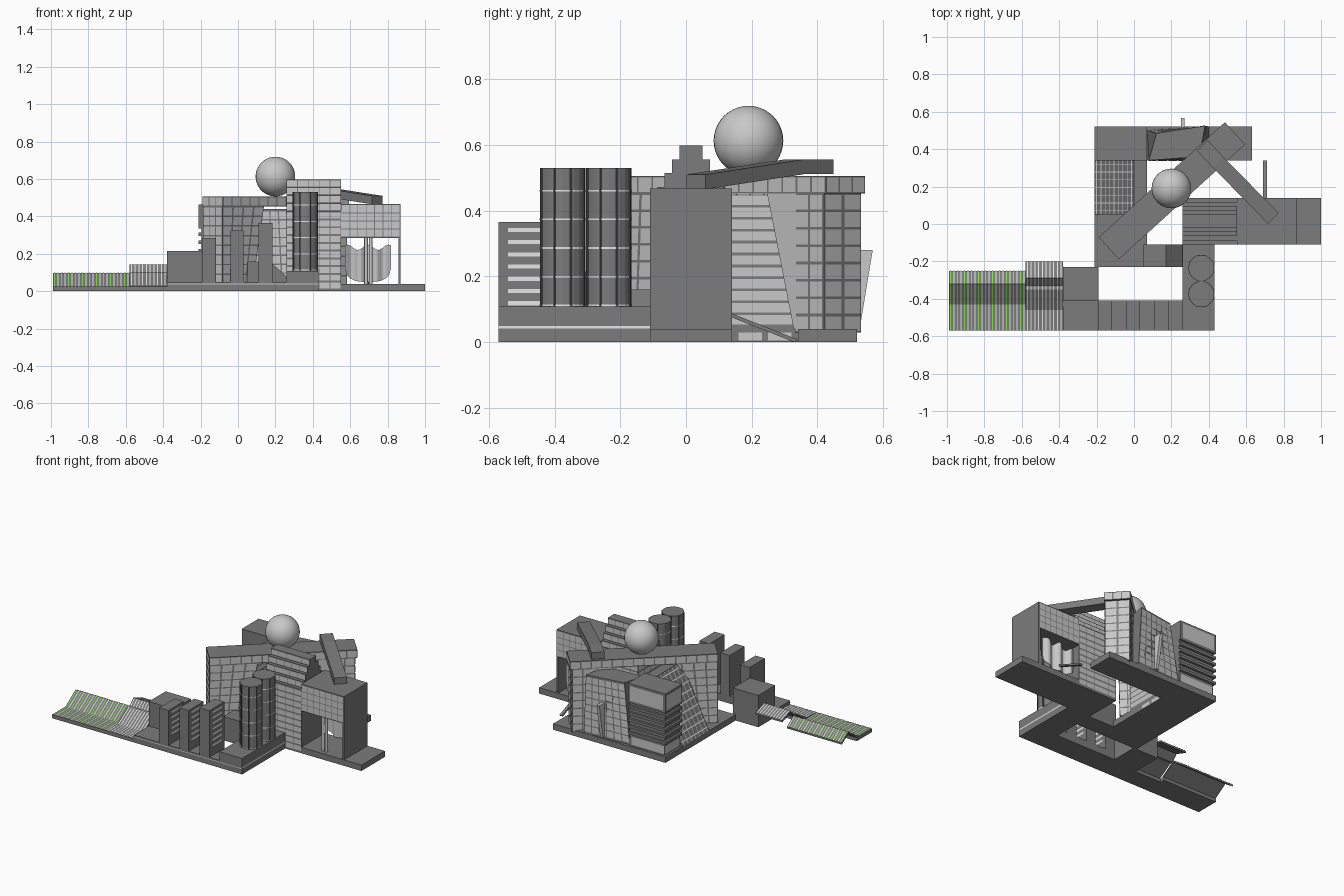
import bpy, bmesh, math
from mathutils import Vector as V

if "Cube" in bpy.data.objects:
    bpy.data.objects.remove(bpy.data.objects["Cube"])


def material(name, rgb):
    m = bpy.data.materials.new(name)
    m.diffuse_color = (*rgb, 1)
    m.use_nodes = True
    m.node_tree.nodes["Principled BSDF"].inputs["Base Color"].default_value = m.diffuse_color
    return m


DARK = material("dark grey", (0.2, 0.2, 0.2))
LIGHT = material("light grey", (0.58, 0.58, 0.58))
WHITE = material("white", (0.82, 0.82, 0.82))
GREEN = material("green", (0.22, 0.75, 0.07))
SHADE = material("deep grey", (0.1, 0.1, 0.1))


def finish(name, bm, mats, recalc=True):
    if recalc:
        bmesh.ops.recalc_face_normals(bm, faces=bm.faces)
    me = bpy.data.meshes.new(name)
    bm.to_mesh(me)
    bm.free()
    for m in mats:
        me.materials.append(m)
    ob = bpy.data.objects.new(name, me)
    bpy.context.collection.objects.link(ob)
    return ob


def loft(name, a, b, mat):
    """Closed solid between two matching polygons."""
    bm = bmesh.new()
    va, vb = [bm.verts.new(p) for p in a], [bm.verts.new(p) for p in b]
    bm.faces.new(va)
    bm.faces.new(vb)
    for i in range(len(va)):
        j = (i + 1) % len(va)
        bm.faces.new((va[i], va[j], vb[j], vb[i]))
    return finish(name, bm, [mat])


def box(name, x0, x1, y0, y1, z0, z1, mat=DARK):
    p = [(x0, y0), (x1, y0), (x1, y1), (x0, y1)]
    return loft(name, [(*q, z0) for q in p], [(*q, z1) for q in p], mat)


def prism_x(name, prof, x0, x1, mat=DARK):
    return loft(name, [(x0, *p) for p in prof], [(x1, *p) for p in prof], mat)


def panes(name, quad, cols, rows, gx=0.15, gy=0.15, mats=(LIGHT,)):
    """Grid of thin plates over a quad: bl, br, tr, tl seen from outside."""
    bl, br, tr, tl = [V(p) for p in quad]
    n = (br - bl).cross(tl - bl).normalized() * 0.002
    at = lambda u, v: (bl.lerp(br, u)).lerp(tl.lerp(tr, u), v)
    bm = bmesh.new()
    for i in range(cols):
        for j in range(rows):
            u0, u1 = (i + gx / 2) / cols, (i + 1 - gx / 2) / cols
            v0, v1 = (j + gy / 2) / rows, (j + 1 - gy / 2) / rows
            c = [at(u0, v0), at(u1, v0), at(u1, v1), at(u0, v1)]
            f = bm.faces.new([bm.verts.new(p + n) for p in c])
            f.material_index = i % len(mats)
    return finish(name, bm, mats, False)


def wall(p, q, z0, z1):
    """Upright quad from p to q (left to right seen from outside)."""
    return [(*p, z0), (*q, z0), (*q, z1), (*p, z1)]


def cylinder(name, x, y, r, z0, z1, mat, n=24):
    ring = [(x + r * math.cos(2 * math.pi * i / n), y + r * math.sin(2 * math.pi * i / n)) for i in range(n)]
    return loft(name, [(*p, z0) for p in ring], [(*p, z1) for p in ring], mat)


# Front podium and its towers
box("podium_front", -0.38, 0.29, -0.57, -0.41, 0, 0.05)
box("podium_corner", 0.26, 0.43, -0.57, -0.11, 0, 0.108)
panes("podium_line", wall((0.43, -0.57), (0.43, -0.11), 0.04, 0.05), 1, 1, 0, 0.2, (WHITE,))
panes("podium_front_line", wall((-0.38, -0.57), (0.43, -0.57), 0.035, 0.042), 1, 1, 0, 0.2, (LIGHT,))
box("hall_left", -0.38, -0.19, -0.41, -0.23, 0, 0.215)
for x0, x1, h in ((-0.19, -0.12, 0.285), (-0.04, 0.03, 0.325), (0.11, 0.185, 0.365)):
    box("front_tower", x0, x1, -0.57, -0.41, 0.05, h)
    panes("tower_windows", wall((x1, -0.545), (x1, -0.435), 0.1, h - 0.005),
          1, round((h - 0.1) / 0.04), 0.06, 0.66, (WHITE,))
prism = [(0.05, 0), (0.29, 0), (0.29, 0.05), (0.17, 0.16), (0.05, 0.16)]
loft("link_passage", [(x, -0.23, z) for x, z in prism], [(x, -0.11, z) for x, z in prism], DARK)

# Round twin towers with rings and dark ribs
for y in (-0.235, -0.375):
    cylinder("round_tower", 0.36, y, 0.069, 0.108, 0.53, DARK)
    for k in range(5):
        z = 0.11 + k * 0.087
        cylinder("tower_ring", 0.36, y, 0.0705, z, z + 0.005, WHITE)
    for k in range(8):
        a = math.pi * (k + 0.5) / 4
        cylinder("tower_rib", 0.36 + 0.067 * math.cos(a), y + 0.067 * math.sin(a), 0.005, 0.108, 0.53, SHADE, 6)

# Striped folded canopies on the left
def canopy(name, top, x0, x1, count, mats):
    under = [(y, max(0, z - 0.012)) for y, z in reversed(top)]
    prism_x(name, top + under, x0, x1)
    box(name + "_plinth", x0, x1, top[0][0], top[1][0] + 0.02, 0, 0.022)
    for (ya, za), (yb, zb) in zip(top, top[1:]):
        panes(name + "_stripes", [(x0, ya, za), (x1, ya, za), (x1, yb, zb), (x0, yb, zb)],
              count, 1, 0.72, 0, mats)

canopy("low_canopy", [(-0.57, 0.025), (-0.43, 0.025), (-0.32, 0.098), (-0.25, 0.05)],
       -0.99, -0.58, 22, (GREEN, WHITE))
canopy("high_canopy", [(-0.57, 0.025), (-0.46, 0.03), (-0.35, 0.1), (-0.33, 0.1), (-0.29, 0.142), (-0.2, 0.11)],
       -0.58, -0.38, 10, (WHITE,))

# Rear L-shaped base
box("base_left", -0.21, 0.07, -0.23, 0.52, 0, 0.04)
box("base_rear", 0.07, 0.63, 0.34, 0.52, 0, 0.04)
panes("base_windows", wall((0.07, 0.15), (0.07, 0.33), 0.004, 0.03), 2, 1, 0.2, 0.1)

# Louvred corner block
box("corner_block", -0.195, 0.07, 0.34, 0.505, 0.04, 0.34)
box("corner_cap", -0.21, 0.07, 0.34, 0.52, 0.335, 0.465)
for k in range(5):
    box("louvre_ledge", -0.21, 0.07, 0.34, 0.52, 0.12 + k * 0.044, 0.138 + k * 0.044)
for z0, z1, o in ((0.345, 0.455, 0), (0.045, 0.105, 0.015)):
    panes("corner_panel_back", wall((0.06, 0.52 - o), (-0.2, 0.52 - o), z0, z1), 1, 1, 0.06, 0.1)
    panes("corner_panel_side", wall((-0.21 + o, 0.515), (-0.21 + o, 0.345), z0, z1), 1, 1, 0.06, 0.1)

# Sloped atrium with white grid bars and striped inner face
sec = [(-0.21, 0.04), (0.07, 0.04), (0.07, 0.45), (0, 0.45)]
loft("atrium", [(x, 0.05, z) for x, z in sec], [(x, 0.34, z) for x, z in sec], DARK)
slope = [(-0.21, 0.34, 0.04), (-0.21, 0.05, 0.04), (0, 0.05, 0.45), (0, 0.34, 0.45)]
panes("atrium_bars_up", slope, 7, 1, 0.88, 0, (WHITE,))
panes("atrium_bars_across", slope, 1, 9, 0, 0.85, (WHITE,))
panes("atrium_floors", wall((0.07, 0.05), (0.07, 0.34), 0.05, 0.45), 1, 11, 0, 0.22)
panes("atrium_front", wall((-0.02, 0.05), (0.07, 0.05), 0.05, 0.44), 2, 9)

# Twisted rear block
lo = [(0.07, 0.34), (0.4, 0.34), (0.4, 0.52), (0.07, 0.5)]
hi = [(0.08, 0.34), (0.35, 0.36), (0.38, 0.525), (0.12, 0.485)]
loft("twisted_block", [(*p, 0.04) for p in lo], [(*p, 0.44) for p in hi], DARK)
for i in (0, 2):
    panes("twisted_windows", [(*lo[i], 0.05), (*lo[i + 1], 0.05), (*hi[i + 1], 0.43), (*hi[i], 0.43)], 6, 8)
prism_x("rear_fin", [(0.515, 0.05), (0.53, 0.05), (0.568, 0.28), (0.515, 0.28)], 0.25, 0.27, LIGHT)

# Diagonal bridge with two legs
D = V((0.675, 0.615)).normalized()
N = V((D.y, -D.x))
def on_bar(s, t):
    return tuple(V((-0.135, -0.13)) + D * s + N * t)

def bar(name, s0, s1, t0, t1, z0, z1, w, mat):
    ring = lambda a, b: [on_bar(a, -w), on_bar(a, w), on_bar(b, w), on_bar(b, -w)]
    a, b = ring(s0, s1), ring(t0, t1)
    loft(name, [(*p, z0) for p in a], [(*p, z1) for p in b], mat)
    return [[(*a[i], z0), (*a[(i + 1) % 4], z0), (*b[(i + 1) % 4], z1), (*b[i], z1)] for i in range(4)]

for q, c in zip(bar("bridge", 0, 0.913, 0, 0.913, 0.452, 0.506, 0.08, DARK), (3, 14, 3, 14)):
    panes("bridge_windows", q, c, 1, 0.12, 0.2)
for q, c in zip(bar("bridge_front_leg", 0, 0.22, 0, 0.3, 0.04, 0.452, 0.077, DARK), (3, 4, 3, 4)):
    panes("front_leg_windows", q, c, 8)
for q, c in zip(bar("bridge_rear_leg", 0.77, 0.9, 0.77, 0.9, 0.03, 0.452, 0.077, DARK), (0, 2, 2, 2)):
    panes("rear_leg_windows", q, c, 8)
bar("rear_leg_slant", 0.765, 0.775, 0.645, 0.775, 0.04, 0.452, 0.078, LIGHT)

# Sphere on the bridge
bpy.ops.mesh.primitive_uv_sphere_add(segments=32, ring_count=20, radius=0.106, location=(0.2, 0.19, 0.613))
ball = bpy.context.object
ball.name = "roof_sphere"
ball.data.materials.append(LIGHT)
bpy.ops.object.shade_smooth_by_angle()

# Tilted upper bridge
def slab(name, ends, w=0.04, t=0.045):
    d = V((0.42, -0.4)).normalized()
    n = V((-d.y, d.x)) * w
    rings = []
    for x, y, z in ends:
        rings.append([(x - n.x, y - n.y, z - t), (x + n.x, y + n.y, z - t), (x + n.x, y + n.y, z), (x - n.x, y - n.y, z)])
    loft(name, rings[0], rings[1], DARK)
slab("upper_bridge", [(0.45, 0.33, 0.556), (0.745, 0.03, 0.51)])
slab("upper_bridge_end", [(0.365, 0.42, 0.556), (0.45, 0.33, 0.556)])

# Stepped tower
box("stepped_tower_base", 0.26, 0.55, -0.11, 0.14, 0, 0.43)
z = 0.43
panes("stepped_front", wall((0.26, -0.11), (0.55, -0.11), 0.01, 0.425), 5, 10, 0.06, 0.25)
panes("stepped_back", wall((0.55, 0.14), (0.26, 0.14), 0.01, 0.425), 5, 10, 0.06, 0.25)
panes("stepped_side", wall((0.26, 0.14), (0.26, -0.11), 0.05, 0.425), 4, 9, 0.1, 0.25)
for h in (0.102, 0.08, 0.058, 0.035):
    y0, y1, z1 = 0.015 - h, 0.015 + h, z + 0.042
    box("stepped_floor", 0.26, 0.55, y0, y1, z, z1)
    panes("floor_front", wall((0.26, y0), (0.55, y0), z, z1), 5, 1, 0.06, 0.25)
    panes("floor_back", wall((0.55, y1), (0.26, y1), z, z1), 5, 1, 0.06, 0.25)
    z = z1

# East hall: base, raised box, end wall and paired columns
box("east_base", 0.43, 1.0, -0.11, 0.14, 0, 0.04)
box("east_hall", 0.55, 0.87, -0.11, 0.14, 0.285, 0.467)
box("east_wall", 0.858, 0.87, -0.11, 0.14, 0.04, 0.29)
panes("east_front", wall((0.55, -0.11), (0.865, -0.11), 0.29, 0.462), 7, 4, 0.08, 0.1)
panes("east_back", wall((0.865, 0.14), (0.55, 0.14), 0.29, 0.462), 7, 4, 0.08, 0.1)
for x in (0.685, 0.71):
    cylinder("hall_column", x, -0.07, 0.01, 0.04, 0.29, LIGHT, 12)

# Wavy curtain at the back of the hall, with round lower corners
edge = []
for k in range(33):
    u = k / 16 - 1
    x = 0.695 + 0.122 * u
    low = 0.05 + 0.07 * (1 - (1 - abs(u) ** 3) ** 0.5)
    edge.append(((x, 0.118 + 0.012 * math.cos(9 * u), low), (x, 0.118 + 0.012 * math.cos(9 * u), 0.235 + 0.014 * math.cos(7 * u))))
for a, b in [(edge, 0.006)]:
    bm = bmesh.new()
    cols = [[bm.verts.new(p) for p in (lo_, hi_, V(hi_) + V((0, b, 0)), V(lo_) + V((0, b, 0)))] for lo_, hi_ in a]
    for p, q in zip(cols, cols[1:]):
        for i in range(4):
            bm.faces.new((p[i], p[(i + 1) % 4], q[(i + 1) % 4], q[i]))
    bm.faces.new(cols[0])
    bm.faces.new(cols[-1])
    finish("wavy_curtain", bm, [LIGHT])
prism_x("stair_ramp", [(0.14, 0.075), (0.14, 0.087), (0.34, 0.008), (0.33, 0)], 0.69, 0.71)
